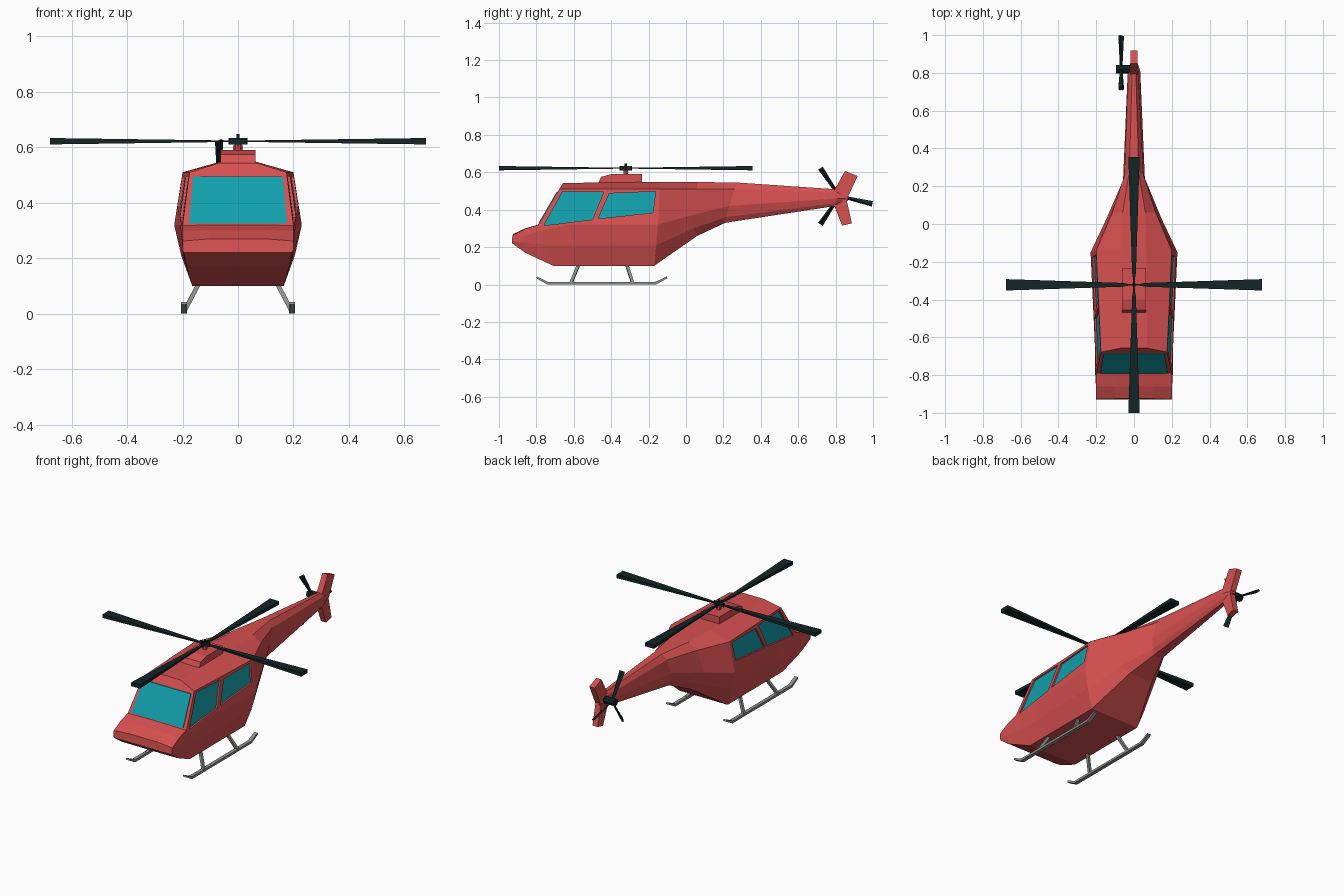
import bpy, bmesh, math
from mathutils import Vector

if "Cube" in bpy.data.objects:
    bpy.data.objects.remove(bpy.data.objects["Cube"])


def material(name, rgb):
    m = bpy.data.materials.new(name)
    m.diffuse_color = (*rgb, 1)
    m.use_nodes = True
    m.node_tree.nodes["Principled BSDF"].inputs["Base Color"].default_value = m.diffuse_color
    return m


RED = material("red_paint", (0.68, 0.08, 0.08))
TEAL = material("teal_glass", (0.006, 0.35, 0.41))
BLACK = material("rotor_black", (0.006, 0.018, 0.019))
GRAY = material("skid_gray", (0.27, 0.27, 0.26))


def loft(name, loops, mat, mirror=False):
    """Skin a closed solid through loops of equal point count."""
    bm = bmesh.new()
    rows = [[bm.verts.new(p) for p in loop] for loop in loops]
    n = len(rows[0])
    for a, b in zip(rows, rows[1:]):
        for i in range(n):
            j = (i + 1) % n
            bm.faces.new((a[i], a[j], b[j], b[i]))
    bm.faces.new(rows[0])
    bm.faces.new(rows[-1])
    bmesh.ops.recalc_face_normals(bm, faces=bm.faces)
    me = bpy.data.meshes.new(name)
    bm.to_mesh(me)
    bm.free()
    me.materials.append(mat)
    ob = bpy.data.objects.new(name, me)
    bpy.context.scene.collection.objects.link(ob)
    if mirror:
        ob.modifiers.new("mirror", 'MIRROR').use_mirror_merge = False
    return ob


def plate(name, pts, x0, x1, mat, mirror=False):
    """Side outline (y, z) extruded along x."""
    return loft(name, [[(x, y, z) for y, z in pts] for x in (x0, x1)], mat, mirror)


def bar(name, centre, u, v, stations, mat, mirror=False):
    """Tapered rectangular bar along u; stations are (distance, width along v, thickness)."""
    c, u, v = Vector(centre), Vector(u).normalized(), Vector(v).normalized()
    w = u.cross(v).normalized()
    v = w.cross(u)
    loops = [[c + u * r + v * (a * s / 2) + w * (b * t / 2)
              for a, b in ((-1, -1), (1, -1), (1, 1), (-1, 1))] for r, s, t in stations]
    return loft(name, loops, mat, mirror)


def cylinder(name, centre, axis, r, h, mat, sides=8):
    c, ax = Vector(centre), Vector(axis)
    p = ax.orthogonal().normalized()
    q = ax.cross(p)
    ring = [p * (r * math.cos(math.tau * i / sides)) + q * (r * math.sin(math.tau * i / sides))
            for i in range(sides)]
    return loft(name, [[c + ax * (k * h / 2) + d for d in ring] for k in (-1, 1)], mat)


# Fuselage half sections: belly, low side, waist, shoulder, roof
cabin = [
    [(.195, -.93, .22), (.2, -.93, .23), (.2, -.93, .245), (.2, -.927, .262), (.1, -.925, .27)],
    [(.185, -.86, .17), (.2, -.87, .225), (.202, -.86, .26), (.2, -.86, .298), (.1, -.86, .30)],
    [(.165, -.71, .10), (.195, -.74, .21), (.205, -.77, .29), (.2, -.79, .318), (.1, -.79, .32)],
    [(.165, -.60, .10), (.198, -.60, .21), (.208, -.62, .32), (.175, -.678, .51), (.07, -.657, .543)],
    [(.165, -.17, .10), (.205, -.16, .21), (.23, -.15, .32), (.2, -.14, .51), (.065, -.14, .548)],
]
tail = [
    [(.08, .06, .26), (.125, .04, .30), (.145, .03, .37), (.115, .06, .51), (.06, .06, .548)],
    [(.03, .21, .33), (.045, .215, .36), (.058, .23, .42), (.05, .26, .51), (.025, .275, .545)],
    [(.012, .80, .42), (.025, .80, .435), (.033, .81, .46), (.022, .81, .49), (.01, .79, .51)],
    [(.008, .865, .448), (.012, .867, .454), (.014, .868, .46), (.012, .866, .466), (.008, .86, .472)],
]
body = loft("fuselage", [s + [(-x, y, z) for x, y, z in reversed(s)] for s in cabin + tail], RED)


# Recessed side windows, following the sloped cabin wall
def wall(y, z, off):
    return (.23 + .047 * (y + .15) - .158 * (z - .32) + off, y, z)


side_windows = {
    "front": [(-.76, .315), (-.50, .347), (-.44, .494), (-.66, .497)],
    "rear": [(-.47, .352), (-.176, .384), (-.163, .497), (-.41, .487)],
}
for key, pts in side_windows.items():
    cutter = loft(key + "_window_cutter", [[wall(y, z, o) for y, z in pts] for o in (-.014, .05)], RED, True)
    cutter.hide_render = True
    cutter.display_type = 'WIRE'
    cut = body.modifiers.new(key + "_window_cut", 'BOOLEAN')
    cut.operation = 'DIFFERENCE'
    cut.solver = 'EXACT'
    cut.object = cutter
    loft(key + "_side_window", [[wall(y, z, o) for y, z in pts] for o in (-.018, -.010)], TEAL, True)

# Windscreen plate on the sloped front
screen = [(-.177, .325), (.177, .325), (.162, .495), (-.162, .495)]
loft("windscreen", [[(x, -.79 + .583 * (z - .318) + o, z) for x, z in screen] for o in (-.005, .003)], TEAL)

# Engine housing and mast
plate("engine_housing", [(-.47, .54), (-.455, .575), (-.40, .59), (-.235, .59), (-.235, .54)],
      -.063, .063, RED)
HUB = (0, -.322, .622)
cylinder("mast", (0, -.322, .60), (0, 0, 1), .013, .03, RED)

# Main rotor: spindle, thin hub cross and four tapered blades
cylinder("rotor_spindle", (0, -.322, .63), (0, 0, 1), .006, .035, BLACK, 6)
for i in range(2):
    d = (1 - i, i, 0)
    bar(f"rotor_hub_{i}", HUB, d, (-i, 1 - i, 0), [(-.034, .008, .024), (.034, .008, .024)], BLACK)
for i in range(4):
    a = i * math.pi / 2
    bar(f"main_blade_{i}", HUB, (math.cos(a), math.sin(a), 0), (-math.sin(a), math.cos(a), 0),
        [(.02, .005, .004), (.06, .02, .006), (.678, .06, .023)], BLACK)

# Tail fins
plate("upper_fin", [(.785, .49), (.85, .607), (.918, .58), (.862, .46)], -.018, .018, RED)
plate("lower_fin", [(.785, .44), (.835, .315), (.887, .327), (.858, .455)], -.018, .018, RED)

# Tail rotor: side hub and three pitched blades
cylinder("tail_rotor_hub", (-.058, .82, .472), (1, 0, 0), .022, .072, BLACK)
for i, deg in enumerate((-13, 124, 236)):
    a = math.radians(deg)
    u = Vector((0, math.cos(a), math.sin(a)))
    v = Vector((1, 0, 0)) + u.cross(Vector((1, 0, 0)))
    bar(f"tail_blade_{i}", (-.068, .82, .472), u, v, [(.0, .012, .006), (.181, .03, .012)], BLACK)

# Landing skids and struts
plate("skid", [(-.80, .033), (-.742, 0), (-.16, 0), (-.10, .033), (-.103, .043), (-.164, .014),
               (-.738, .014), (-.797, .043)], .184, .206, GRAY, True)
for key, top, foot in (("front", -.57, -.615), ("rear", -.32, -.285)):
    p, q = Vector((.138, top, .115)), Vector((.194, foot, .008))
    bar(key + "_strut", p, q - p, (0, 1, 0), [(0, .016, .016), ((q - p).length, .016, .016)], GRAY, True)
